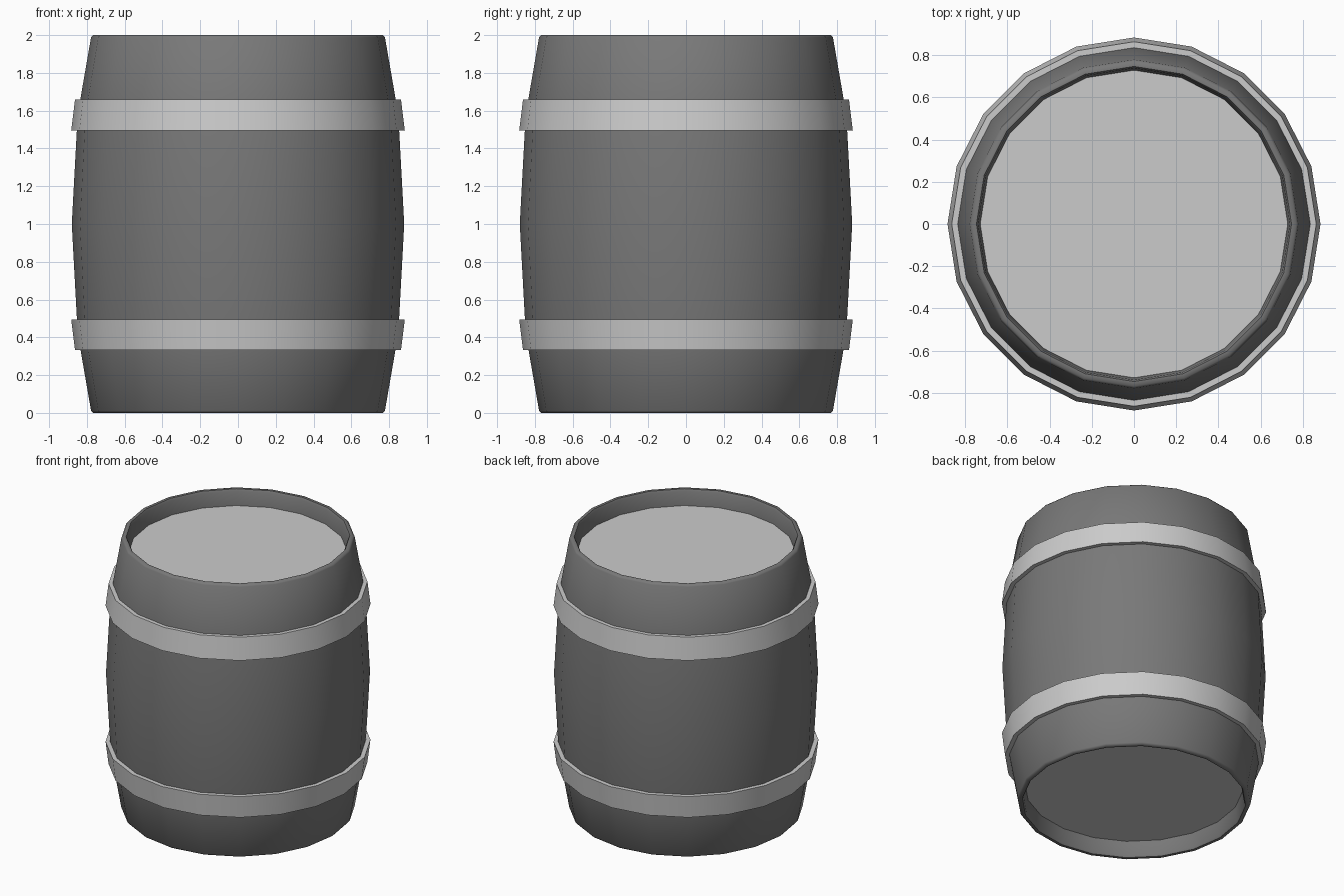
import bpy, bmesh, math

if "Cube" in bpy.data.objects:
    bpy.data.objects.remove(bpy.data.objects["Cube"])

SIDES = 20


def lathe(name, profile, closed=False, material=None):
    """Revolve (radius, z) points about z; closed joins last ring to first."""
    bm = bmesh.new()
    rings = []
    for r, z in profile:
        rings.append([bm.verts.new((r * math.cos(2 * math.pi * i / SIDES),
                                    r * math.sin(2 * math.pi * i / SIDES), z))
                      for i in range(SIDES)])
    pairs = list(zip(rings, rings[1:]))
    if closed:
        pairs.append((rings[-1], rings[0]))
    else:
        bm.faces.new(rings[0])
        bm.faces.new(rings[-1])
    for a, b in pairs:
        for i in range(SIDES):
            j = (i + 1) % SIDES
            bm.faces.new((a[i], a[j], b[j], b[i]))
    bmesh.ops.recalc_face_normals(bm, faces=bm.faces)
    mesh = bpy.data.meshes.new(name)
    bm.to_mesh(mesh)
    bm.free()
    obj = bpy.data.objects.new(name, mesh)
    bpy.context.collection.objects.link(obj)
    if material:
        mesh.materials.append(material)
    bpy.ops.object.select_all(action='DESELECT')
    obj.select_set(True)
    bpy.context.view_layer.objects.active = obj
    bpy.ops.object.shade_smooth_by_angle(angle=math.radians(55))
    return obj


dark = bpy.data.materials.new("dark_staves")
dark.diffuse_color = (0.19, 0.19, 0.19, 1)
dark.use_nodes = True
dark.node_tree.nodes["Principled BSDF"].inputs["Base Color"].default_value = dark.diffuse_color

# Barrel body: dark bulging wall with soft rims, mirrored about z = 1;
# the two flat end heads keep the plain grey
lower = [(0.728, 0.115), (0.738, 0.015), (0.746, 0.0), (0.768, 0.0),
         (0.778, 0.012), (0.834, 0.335), (0.853, 0.50)]
upper = [(r, 2 - z) for r, z in reversed(lower)]
body = lathe("barrel_body", lower + [(0.88, 1.0)] + upper, material=dark)
heads = bpy.data.materials.new("plain_heads")
heads.diffuse_color = (0.8, 0.8, 0.8, 1)
heads.use_nodes = True
heads.node_tree.nodes["Principled BSDF"].inputs["Base Color"].default_value = heads.diffuse_color
body.data.materials.append(heads)
for face in body.data.polygons:
    if len(face.vertices) == SIDES:
        face.material_index = 1

# Hoops: tapered bands, widest towards the middle of the barrel
hoop = [(0.82, 0.332), (0.863, 0.332), (0.883, 0.495), (0.82, 0.495)]
lathe("lower_hoop", hoop, closed=True)
lathe("upper_hoop", [(r, 1.99 - z) for r, z in hoop], closed=True)
